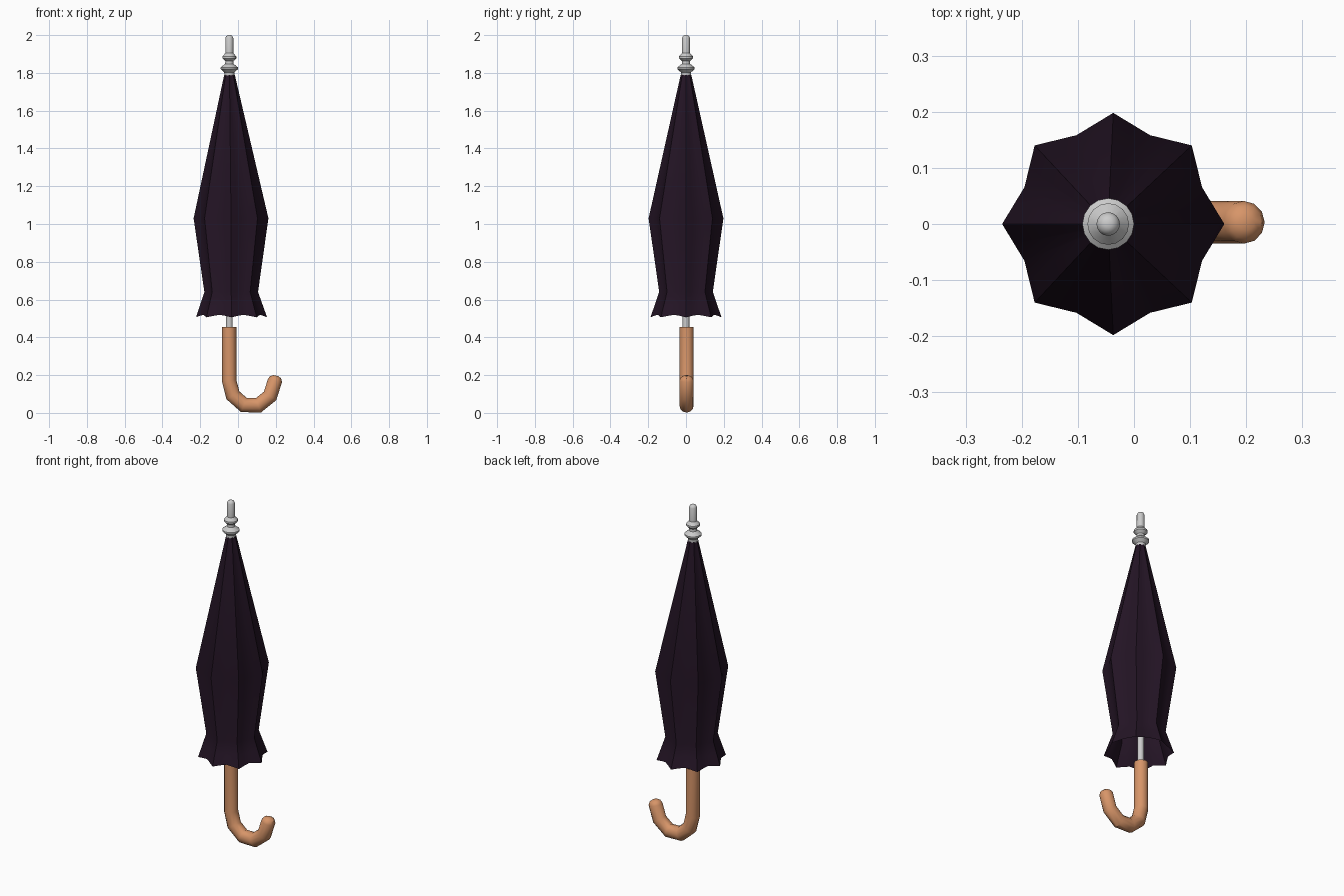
import bpy, bmesh
from math import sin, cos, pi, tau
from mathutils import Vector

if "Cube" in bpy.data.objects:
    bpy.data.objects.remove(bpy.data.objects["Cube"])

AXIS = -0.046


def loft(name, rings, color=None, cap_start=True, cap_end=True, angle=30):
    bm = bmesh.new()
    loops = [[bm.verts.new(p) for p in ring] for ring in rings]
    n = len(loops[0])
    for a, b in zip(loops, loops[1:]):
        for i in range(n):
            j = (i + 1) % n
            bm.faces.new((a[i], a[j], b[j], b[i]))
    if cap_start:
        bm.faces.new(loops[0][::-1])
    if cap_end:
        bm.faces.new(loops[-1])
    if cap_start and cap_end:
        bmesh.ops.recalc_face_normals(bm, faces=bm.faces)
    mesh = bpy.data.meshes.new(name)
    bm.to_mesh(mesh)
    bm.free()
    ob = bpy.data.objects.new(name, mesh)
    bpy.context.collection.objects.link(ob)
    if color:
        mat = bpy.data.materials.new(name + "_colour")
        mat.diffuse_color = (*color, 1)
        mat.use_nodes = True
        mat.node_tree.nodes["Principled BSDF"].inputs["Base Color"].default_value = mat.diffuse_color
        mesh.materials.append(mat)
    bpy.ops.object.select_all(action='DESELECT')
    ob.select_set(True)
    bpy.context.view_layer.objects.active = ob
    bpy.ops.object.shade_smooth_by_angle(angle=angle * pi / 180)
    return ob


def lathe(name, profile, sides):
    rings = [[(AXIS + r * cos(tau * i / sides), r * sin(tau * i / sides), z)
              for i in range(sides)] for r, z in profile]
    return loft(name, rings, angle=40)


# furled canopy: eight ribs with fabric sagging inward between them
DIP = [1.0, 0.91, 0.865, 0.91]
LIFT = [0.0, 0.008, 0.013, 0.008]


def canopy_ring(r, z, cx, lift=0.0):
    return [(cx + r * DIP[i % 4] * cos(tau * i / 32),
             r * DIP[i % 4] * sin(tau * i / 32),
             z + lift * LIFT[i % 4]) for i in range(32)]


loft("canopy", [canopy_ring(0.188, 0.506, -0.034, 1),
                canopy_ring(0.166, 0.57, -0.035),
                canopy_ring(0.142, 0.64, -0.036),
                canopy_ring(0.198, 1.03, -0.037),
                canopy_ring(0.028, 1.79, -0.045)],
     (0.017, 0.007, 0.018), cap_start=False)

# metal shaft and turned tip
lathe("shaft", [(0.018, 0.42), (0.018, 1.80)], 12)
lathe("tip", [(0.026, 1.785), (0.027, 1.803), (0.046, 1.82), (0.046, 1.829),
              (0.022, 1.848), (0.021, 1.862), (0.037, 1.877), (0.037, 1.887),
              (0.021, 1.905), (0.021, 1.984), (0.016, 1.995), (0.007, 2.0)], 16)

# wooden crook handle swept along a faceted path
path = [(-0.047, 0.455), (-0.047, 0.172), (-0.027, 0.093), (0.031, 0.042),
        (0.108, 0.040), (0.170, 0.090), (0.196, 0.172), (0.199, 0.188), (0.201, 0.197)]
radii = [0.038] * 7 + [0.03, 0.014]
pts = [Vector((x, 0, z)) for x, z in path]
rings = []
for k, (p, r) in enumerate(zip(pts, radii)):
    before = (p - pts[k - 1]).normalized() if k else Vector((0, 0, -1))
    after = (pts[k + 1] - p).normalized() if k + 1 < len(pts) else before
    t = (before + after).normalized()
    side = Vector((t.z, 0, -t.x)) / max(t.dot(before), 0.8)
    rings.append([p + side * r * cos(tau * i / 12) + Vector((0, 0.003 + r * sin(tau * i / 12), 0))
                  for i in range(12)])
loft("handle", rings, (0.68, 0.30, 0.14), angle=35)
